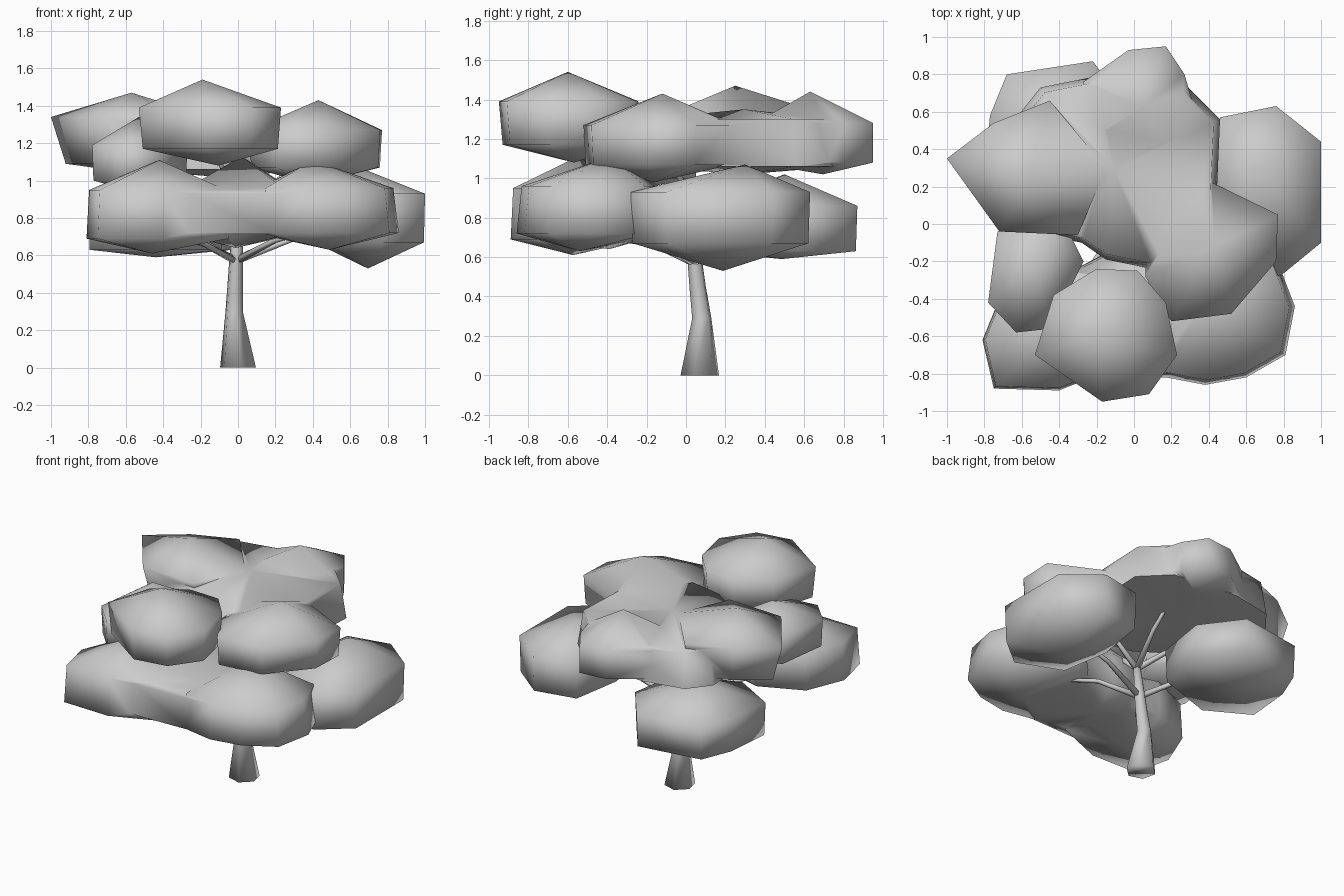
import bpy, bmesh, math
from mathutils import Vector

if "Cube" in bpy.data.objects:
    bpy.data.objects.remove(bpy.data.objects["Cube"])


def finish(name, bm):
    bmesh.ops.recalc_face_normals(bm, faces=bm.faces)
    me = bpy.data.meshes.new(name)
    bm.to_mesh(me)
    bm.free()
    for p in me.polygons:
        p.use_smooth = True
    ob = bpy.data.objects.new(name, me)
    bpy.context.collection.objects.link(ob)
    return ob


def loft(name, rings, start=None, end=None):
    """Skin a list of rings; ends close to a point or a flat cap."""
    bm = bmesh.new()
    rs = [[bm.verts.new(p) for p in r] for r in rings]
    n = len(rs[0])
    for a, b in zip(rs, rs[1:]):
        for i in range(n):
            j = (i + 1) % n
            bm.faces.new((a[i], a[j], b[j], b[i]))
    for ring, tip in ((rs[0], start), (rs[-1], end)):
        if tip is None:
            bm.faces.new(ring)
        else:
            t = bm.verts.new(tip)
            for i in range(n):
                bm.faces.new((ring[i], ring[(i + 1) % n], t))
    return finish(name, bm)


def tube(name, pts, radii, sides):
    pts = [Vector(p) for p in pts]
    rings = []
    for k, p in enumerate(pts):
        d = (pts[min(k + 1, len(pts) - 1)] - pts[max(k - 1, 0)]).normalized()
        if k == 0 and p.z == 0:
            d = Vector((0, 0, 1))
        u = d.cross(Vector((0.3, 1, 0.1))).normalized()
        v = d.cross(u)
        rings.append([p + radii[k] * (u * math.cos(a) + v * math.sin(a))
                      for a in (2 * math.pi * i / sides for i in range(sides))])
    return loft(name, rings)


def clump(name, outline, bottom, low, high, top, low_scale=0.93, high_scale=1, peak=None):
    """Leaf clump: faceted drum with shallow pyramids above and below."""
    c = sum((Vector(p) for p in outline), Vector((0, 0))) / len(outline)
    pk = Vector(peak) if peak else c
    rings = [[(*(c + (Vector(p) - c) * s), z) for p in outline]
             for s, z in ((low_scale, low), (high_scale, high))]
    return loft(name, rings, (*c, bottom), (*pk, top))


def merge(base, others):
    for o in others:
        m = base.modifiers.new("merge", 'BOOLEAN')
        m.operation = 'UNION'
        m.solver = 'EXACT'
        m.object = o
    bpy.context.view_layer.update()
    me = bpy.data.meshes.new_from_object(base.evaluated_get(bpy.context.evaluated_depsgraph_get()))
    base.modifiers.clear()
    base.data = me
    for o in others:
        bpy.data.objects.remove(o)
    bpy.ops.object.select_all(action='DESELECT')
    base.select_set(True)
    bpy.context.view_layer.objects.active = base
    bpy.ops.object.shade_smooth_by_angle(angle=1.5)


# Trunk
tube("trunk", [(0, 0.07, 0), (-0.02, 0.08, 0.29), (-0.015, 0.06, 0.44), (-0.01, 0.045, 0.58), (0, 0.03, 0.8)],
     [0.1, 0.05, 0.043, 0.038, 0.025], 6)

# Branches reaching into the clumps
fork, crown = (-0.01, 0.045, 0.57), (0, 0.03, 0.78)
for i, (s, m, e) in enumerate([
        (fork, (0.2, -0.12, 0.68), (0.42, -0.4, 0.74)),
        (fork, (-0.18, -0.15, 0.66), (-0.4, -0.5, 0.72)),
        (fork, (0.3, 0.1, 0.69), (0.62, 0.17, 0.72)),
        (fork, (-0.2, 0.22, 0.68), (-0.42, 0.5, 0.72)),
        (crown, (-0.2, 0.12, 0.95), (-0.5, 0.25, 1.2)),
        (crown, (0.05, 0.25, 0.95), (0.05, 0.55, 1.2)),
        (crown, (0.15, 0, 0.95), (0.4, -0.12, 1.15)),
        (crown, (-0.04, -0.2, 0.98), (-0.15, -0.5, 1.2))]):
    tube(f"branch_{i + 1}", [s, m, e], [0.022, 0.016, 0.01], 5)

# Upper canopy: lobes around a flat core
core = clump("upper_canopy", [(-0.58, -0.04), (-0.28, -0.1), (-0.15, -0.19), (0.1, -0.24), (0.44, 0.1), (0.46, 0.56),
                              (0.28, 0.74), (-0.2, 0.79), (-0.5, 0.73), (-0.62, 0.58)],
             1.02, 1.06, 1.3, 1.35, 1.0, 0.94)
lobes = [
    clump("left_lobe", [(-1.0, 0.35), (-0.72, -0.04), (-0.3, -0.06), (-0.15, 0.3), (-0.45, 0.66), (-0.75, 0.54)],
          1.04, 1.09, 1.34, 1.47, 0.82, 1, (-0.57, 0.25)),
    clump("back_lobe", [(0.17, 0.95), (-0.03, 0.93), (-0.27, 0.76), (-0.25, 0.45), (0.2, 0.35), (0.32, 0.63), (0.27, 0.8)],
          1.02, 1.08, 1.28, 1.44, 1.0, 1, (0.05, 0.63)),
    clump("right_lobe", [(0.77, 0.05), (0.36, 0.25), (0.08, 0.05), (0.06, -0.28), (0.2, -0.52), (0.52, -0.48), (0.76, -0.2)],
          0.98, 1.07, 1.27, 1.43, 0.97, 1, (0.43, -0.12)),
    clump("left_middle_lobe", [(-0.78, -0.42), (-0.73, -0.04), (-0.4, 0.06), (-0.27, -0.2), (-0.45, -0.56), (-0.63, -0.58)],
          0.94, 1.0, 1.19, 1.34, 0.97, 1, (-0.53, -0.2)),
]
merge(core, lobes)

# Separate high front clump
clump("front_top_clump", [(-0.53, -0.7), (-0.43, -0.38), (-0.2, -0.24), (0.02, -0.25),
                          (0.17, -0.42), (0.23, -0.7), (0.08, -0.91), (-0.17, -0.95)],
      1.08, 1.17, 1.39, 1.54, 0.95, 1, (-0.19, -0.6))

# Lower front canopy: two lobes joined in the middle
mid = clump("lower_front_canopy", [(-0.35, -0.85), (0.3, -0.83), (0.35, -0.2), (0.08, -0.1), (-0.1, -0.12), (-0.35, -0.25)],
            0.64, 0.72, 0.93, 1.13, 0.97, 0.93, (0.02, -0.32))
lobes = [
    clump("front_left_lobe", [(-0.81, -0.62), (-0.75, -0.88), (-0.4, -0.89), (-0.05, -0.75), (-0.1, -0.3),
                              (-0.4, -0.22), (-0.7, -0.35)],
          0.61, 0.69, 0.95, 1.11, 1.0, 0.96, (-0.42, -0.55)),
    clump("front_right_lobe", [(0.86, -0.44), (0.81, -0.7), (0.6, -0.82), (0.38, -0.86), (0.12, -0.81),
                               (0.08, -0.4), (0.3, -0.1), (0.76, -0.18)],
          0.63, 0.72, 0.96, 1.11, 1.0, 0.92, (0.4, -0.38)),
]
merge(mid, lobes)

# Lower right and lower back-left clumps
clump("right_clump", [(1.0, 0.44), (1.0, -0.1), (0.78, -0.28), (0.46, -0.15), (0.4, 0.2), (0.46, 0.57), (0.76, 0.63)],
      0.53, 0.67, 0.93, 1.07, 0.98, 1, (0.65, 0.3))
clump("back_left_clump", [(-0.8, 0.25), (-0.77, 0.58), (-0.68, 0.8), (-0.22, 0.87), (-0.02, 0.6), (-0.08, 0.22), (-0.5, 0.08)],
      0.59, 0.63, 0.86, 1.02, 0.98, 1, (-0.45, 0.5))
